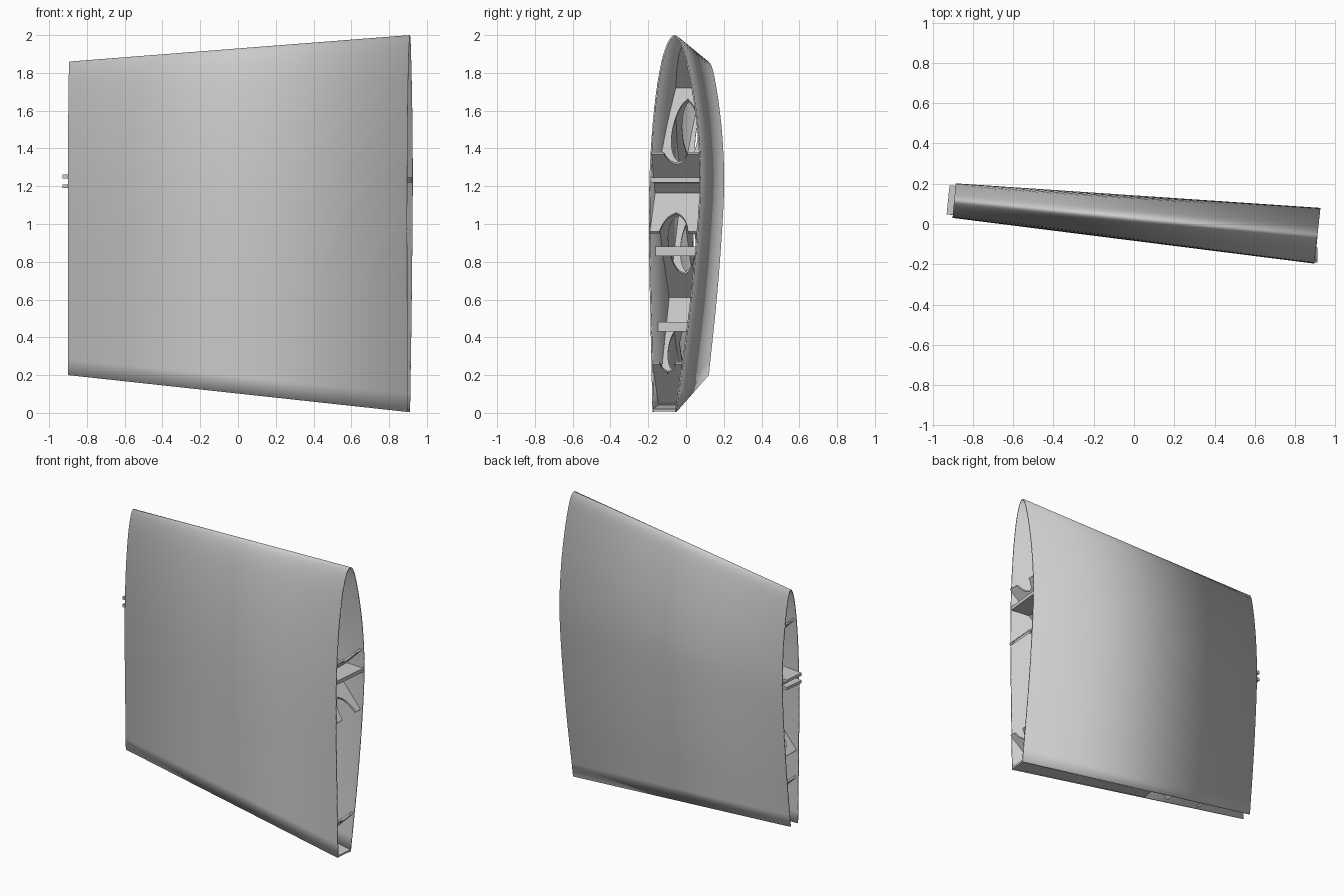
import bpy, bmesh, math

cube = bpy.data.objects.get("Cube")
if cube:
    bpy.data.objects.remove(cube, do_unlink=True)

grey = bpy.data.materials.new("light_grey")
grey.use_nodes = True
COLOUR = (0.6, 0.6, 0.6, 1)
grey.diffuse_color = COLOUR
grey.node_tree.nodes["Principled BSDF"].inputs["Base Color"].default_value = COLOUR

ROOT_X, TIP_X = 0.91, -0.893
# Airfoil offsets at equal steps of sqrt(chord fraction), nose to tail
FRONT = [0, -.033, -.066, -.095, -.119, -.134, -.136, -.128, -.118]
BACK = [0, .034, .064, .097, .127, .14, .118, .075, .01]


def lerp(a, b, t):
    return a + (b - a) * t


def offset(table, u):
    """Smooth interpolation through an airfoil table."""
    s = math.sqrt(min(max(u, 0), 1)) * (len(table) - 1)
    i = min(int(s), len(table) - 2)
    f = s - i
    p1, p2 = table[i], table[i + 1]
    p0 = table[i - 1] if i else -p2
    p3 = table[i + 2] if i + 2 < len(table) else 2 * p2 - p1
    return p1 + f / 2 * (p2 - p0 + f * (2 * p0 - 5 * p1 + 4 * p2 - p3
                                        + f * (3 * (p1 - p2) + p3 - p0)))


def span(x):
    return (ROOT_X - x) / (ROOT_X - TIP_X)


def top(x):
    return lerp(2.0, 1.86, span(x))


def bottom(x):
    return lerp(0.005, 0.2, span(x))


def skin_y(table, x, u):
    t = span(x)
    return lerp(-0.06, 0.115, t) + offset(table, u) * lerp(1, 0.62, t)


def inside(x, z):
    """Front and back limits of the hollow at a point."""
    u = (top(x) - z) / (top(x) - bottom(x))
    return skin_y(FRONT, x, u) + 0.004, skin_y(BACK, x, u) - 0.004


def make(name, bm, thickness, centre=0):
    bmesh.ops.remove_doubles(bm, verts=bm.verts, dist=0.0002)
    mesh = bpy.data.meshes.new(name)
    bm.to_mesh(mesh)
    bm.free()
    mesh.materials.append(grey)
    ob = bpy.data.objects.new(name, mesh)
    bpy.context.collection.objects.link(ob)
    mod = ob.modifiers.new("thickness", 'SOLIDIFY')
    mod.thickness = thickness
    mod.offset = centre
    return ob


def strip(bm, rows):
    """Quads between consecutive rows of points."""
    vs = [[bm.verts.new(p) for p in r] for r in rows]
    for a, b in zip(vs, vs[1:]):
        for i in range(len(a) - 1):
            bm.faces.new((a[i], a[i + 1], b[i + 1], b[i]))


# Wing skin, open at both ends and along the tail
N = 40
section = [(FRONT, 1 - i / N) for i in range(N)] + [(BACK, i / N) for i in range(N + 1)]
rows = []
for table, w in section:
    row = []
    for x, y0, lean in ((ROOT_X, -0.06, 0.11), (TIP_X, 0.115, 0.09)):
        y = skin_y(table, x, w * w)
        row.append((x + (y - y0) * lean, y, lerp(top(x), bottom(x), w * w)))
    rows.append(row)
bm = bmesh.new()
strip(bm, rows)
bm.normal_update()
# Face everything outwards so the thickness goes inwards
if sum(f.normal.z for f in bm.faces if f.calc_center_median().z > 1.85) < 0:
    bmesh.ops.reverse_faces(bm, faces=bm.faces)
skin = make("wing_skin", bm, 0.008, -1)
bpy.context.view_layer.objects.active = skin
skin.select_set(True)
bpy.ops.object.shade_smooth_by_angle(angle=math.radians(35))
skin.select_set(False)

# Diagonal lattice walls with lightening holes
HOLES = [(1.485, 0.165), (0.895, 0.155), (0.335, 0.115)]


def wall(name, slope, c):
    bm = bmesh.new()
    steps = 160
    halves = ([], [])
    for i in range(steps + 1):
        x = lerp(-0.88, 0.905, i / steps)
        z = slope * x + c
        if not bottom(x) + 0.012 < z < top(x) - 0.012:
            continue
        y0, y1 = inside(x, z)
        mid, gap = (y0 + y1) / 2, 0
        for zc, r in HOLES:
            d = (z - zc) / r
            if abs(d) < 1:
                gap = 0.65 * (y1 - y0) / 2 * math.sqrt(1 - d * d)
        halves[0].append([(x, y0, z), (x, mid - gap, z)])
        halves[1].append([(x, mid + gap, z), (x, y1, z)])
    for half in halves:
        strip(bm, half)
    make(name, bm, 0.014)


for i, c in enumerate((-0.64, 0.47, 1.58)):
    wall(f"rising_wall_{i + 1}", 1, c)
for i, c in enumerate((-0.36, 0.75, 1.86)):
    wall(f"falling_wall_{i + 1}", -1, c)


# Spanwise plates reaching from skin to skin
def shelf(name, x0, x1, height, thickness, inset=0.0):
    bm = bmesh.new()
    rows = []
    for i in range(13):
        x = lerp(x0, x1, i / 12)
        z = height(x)
        y0, y1 = inside(x, z)
        lean = 0.1 if i in (0, 12) else 0
        mid = (y0 + y1) / 2
        rows.append([(x + (y - mid) * lean, y, z) for y in (y0 + inset, y1 - inset)])
    strip(bm, rows)
    make(name, bm, thickness)


shelf("main_spar", 0.908, -0.88, lambda x: lerp(1.232, 1.224, span(x)), 0.026)
shelf("upper_joiner_tab", -0.75, -0.923, lambda x: 1.252, 0.02, 0.008)
shelf("lower_joiner_tab", -0.75, -0.923, lambda x: 1.2, 0.02, 0.008)
shelf("upper_bay_beam", 0.7, 0.1, lambda x: 0.855, 0.05)
shelf("lower_bay_beam", 0.66, 0.1, lambda x: 0.455, 0.05)
shelf("tail_cap", 0.905, -0.12, lambda x: bottom(x) + 0.008, 0.014)
